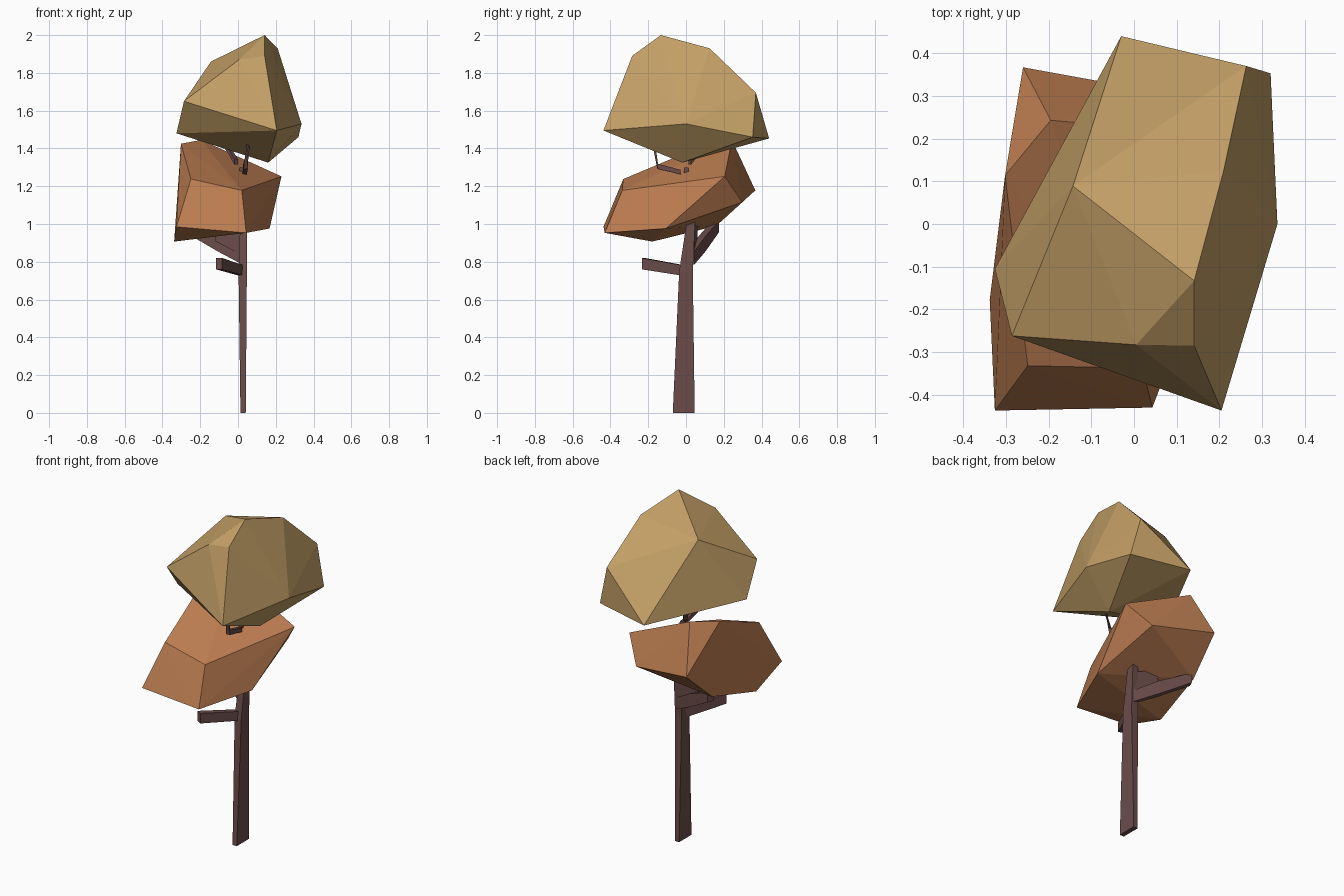
import bpy, bmesh, math
from mathutils import Vector


def material(name, rgb):
    m = bpy.data.materials.new(name)
    m.diffuse_color = (*rgb, 1)
    return m


GOLD = material("golden leaves", (0.546, 0.347, 0.133))
RUST = material("rust leaves", (0.515, 0.209, 0.084))
BARK = material("dark bark", (0.147, 0.074, 0.069))


def finish(bm, name, mat):
    bmesh.ops.recalc_face_normals(bm, faces=bm.faces)
    mesh = bpy.data.meshes.new(name)
    bm.to_mesh(mesh)
    bm.free()
    mesh.materials.append(mat)
    bpy.context.collection.objects.link(bpy.data.objects.new(name, mesh))


def faceted_clump(name, corners, mat):
    """Convex faceted leaf mass around a few corner points."""
    bm = bmesh.new()
    for c in corners:
        bm.verts.new(c)
    out = bmesh.ops.convex_hull(bm, input=bm.verts)
    junk = {v for v in out["geom_interior"] if isinstance(v, bmesh.types.BMVert)}
    bmesh.ops.delete(bm, geom=list(junk), context="VERTS")
    finish(bm, name, mat)


def limb(name, path):
    """Four-sided limb; path rows are (point, half width, half height)."""
    bm = bmesh.new()
    pts = [Vector(p[0]) for p in path]
    rings = []
    for i, (p, w, h) in enumerate(path):
        d = (pts[min(i + 1, len(pts) - 1)] - pts[max(i - 1, 0)]).normalized()
        if abs(d.z) > 0.8:                      # upright: level cross-section
            u, v = Vector((1, 0, 0)), Vector((0, 1, 0))
        else:                                   # sideways: upright cross-section
            u, v = d.cross(Vector((0, 0, 1))).normalized(), Vector((0, 0, 1))
        rings.append([bm.verts.new(pts[i] + u * w * a + v * h * b)
                      for a, b in ((-1, -1), (1, -1), (1, 1), (-1, 1))])
    for r, s in zip(rings, rings[1:]):
        for k in range(4):
            bm.faces.new((r[k], r[(k + 1) % 4], s[(k + 1) % 4], s[k]))
    bm.faces.new(rings[0])
    bm.faces.new(rings[-1])
    finish(bm, name, BARK)


# Upper leaf mass
faceted_clump("upper_canopy", [
    (-0.03, 0.44, 1.453), (0.263, 0.37, 1.695), (0.32, 0.353, 1.46),
    (0.336, 0.0, 1.53), (0.205, -0.437, 1.495), (-0.286, -0.262, 1.65),
    (-0.326, -0.105, 1.48), (0.141, -0.133, 2.0), (0.141, -0.285, 1.89),
    (-0.143, 0.089, 1.86), (0.005, -0.283, 1.87), (0.21, 0.125, 1.93),
    (0.16, -0.02, 1.325)], GOLD)

# Lower leaf mass
faceted_clump("lower_canopy", [
    (-0.338, -0.178, 0.907), (-0.326, -0.437, 0.985), (0.043, -0.43, 0.953),
    (-0.249, -0.332, 1.238), (0.02, -0.338, 1.178), (0.23, 0.205, 1.252),
    (0.167, -0.107, 0.976), (-0.302, 0.114, 1.425), (-0.195, 0.243, 1.445),
    (-0.26, 0.367, 1.178), (0.12, 0.298, 1.115), (-0.285, 0.16, 0.99)], RUST)

# Flat tapering trunk, running up through the lower leaves
limb("trunk", [((0.027, -0.012, 0), 0.014, 0.058), ((0.025, 0.0, 0.75), 0.022, 0.036),
               ((0.03, 0.027, 1.02), 0.018, 0.022), ((0.02, 0.0, 1.3), 0.012, 0.012)])

# Lower side branches
limb("left_branch", [((0.03, 0.03, 0.82), 0.015, 0.035), ((-0.10, 0.085, 0.895), 0.02, 0.04),
                     ((-0.27, 0.155, 0.985), 0.02, 0.03)])
limb("branch_web", [((0.03, 0.03, 0.9), 0.012, 0.07), ((-0.12, 0.05, 0.97), 0.012, 0.06)])
limb("front_branch", [((0.03, 0.01, 0.75), 0.015, 0.027), ((-0.1, -0.225, 0.79), 0.018, 0.03)])

# Twigs bridging the two leaf masses
limb("front_twig", [((0.035, -0.03, 1.275), 0.012, 0.012), ((0.04, -0.15, 1.305), 0.012, 0.014),
                    ((0.058, -0.175, 1.45), 0.008, 0.008)])
limb("back_twig", [((-0.01, 0.02, 1.33), 0.012, 0.015), ((-0.04, 0.06, 1.38), 0.012, 0.014),
                   ((-0.1, 0.09, 1.46), 0.01, 0.012)])
